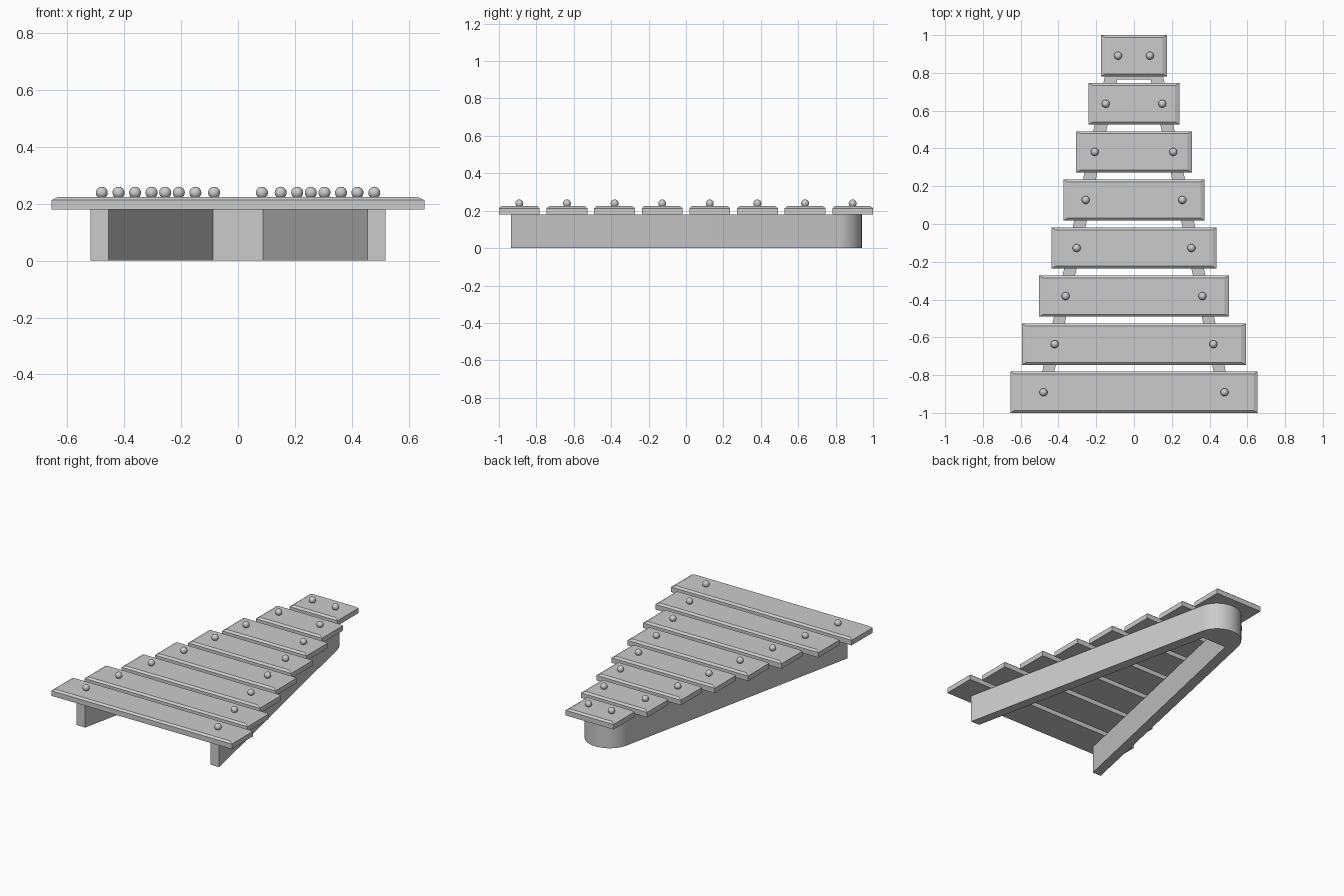
import bpy, bmesh, math

if "Cube" in bpy.data.objects:
    bpy.data.objects.remove(bpy.data.objects["Cube"])


def finish(bm, name, smooth=None):
    bmesh.ops.recalc_face_normals(bm, faces=bm.faces)
    me = bpy.data.meshes.new(name)
    bm.to_mesh(me)
    bm.free()
    ob = bpy.data.objects.new(name, me)
    bpy.context.collection.objects.link(ob)
    if smooth:
        bpy.ops.object.select_all(action='DESELECT')
        ob.select_set(True)
        bpy.context.view_layer.objects.active = ob
        bpy.ops.object.shade_smooth_by_angle(angle=math.radians(smooth))
    return ob


# V-shaped frame with a rounded rear end
FRAME_H = 0.18
R, CY = 0.149, 0.791
tilt = math.atan(0.212)
outline = [(0.518, -0.935)]
for i in range(33):
    a = tilt + (math.pi - 2 * tilt) * i / 32
    outline.append((R * math.cos(a), CY + R * math.sin(a)))
outline += [(-0.518, -0.935), (-0.455, -0.935), (-0.088, 0.765),
            (0.088, 0.765), (0.455, -0.935)]
bm = bmesh.new()
face = bm.faces.new([bm.verts.new((x, y, 0)) for x, y in outline])
ext = bmesh.ops.extrude_face_region(bm, geom=[face])
top = [v for v in ext['geom'] if isinstance(v, bmesh.types.BMVert)]
bmesh.ops.translate(bm, verts=top, vec=(0, 0, FRAME_H))
finish(bm, "frame", 25)


# Sound bar: box with a shallow chamfer around the top
def sound_bar(name, y, hw, hd=0.109):
    bm = bmesh.new()
    rings = []
    for z, ix, iy in ((FRAME_H, 0, 0), (0.213, 0, 0), (0.224, 0.022, 0.013)):
        rings.append([bm.verts.new((sx * (hw - ix), y + sy * (hd - iy), z))
                      for sx, sy in ((-1, -1), (1, -1), (1, 1), (-1, 1))])
    bm.faces.new(rings[0][::-1])
    bm.faces.new(rings[-1])
    for a, b in zip(rings, rings[1:]):
        for i in range(4):
            j = (i + 1) % 4
            bm.faces.new((a[i], a[j], b[j], b[i]))
    finish(bm, name)


# Round-headed pin
def pin(name, x, y):
    bm = bmesh.new()
    bmesh.ops.create_uvsphere(bm, u_segments=24, v_segments=14, radius=0.021)
    finish(bm, name, 40).location = (x, y, 0.239)


# Half width and pin offset of each bar, front to back
BARS = [(0.655, 0.479), (0.592, 0.42), (0.502, 0.362), (0.438, 0.304),
        (0.374, 0.256), (0.306, 0.208), (0.24, 0.15), (0.174, 0.084)]
for i, (hw, px) in enumerate(BARS):
    y = -0.891 + i * 1.782 / 7
    sound_bar(f"sound_bar_{i + 1}", y, hw)
    for side, s in (("left", -1), ("right", 1)):
        pin(f"pin_{side}_{i + 1}", s * px, y)
